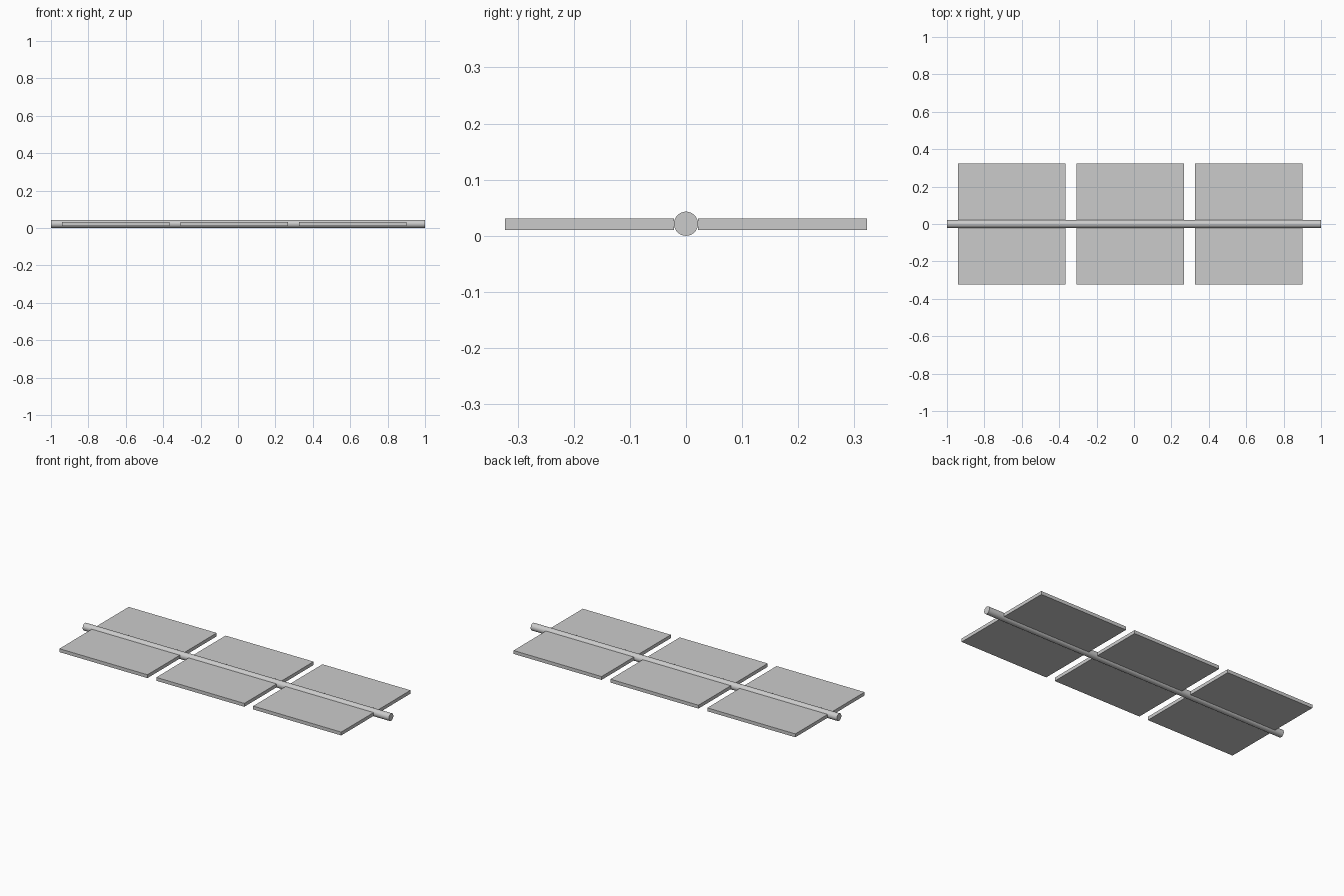
import bpy
import math

cube = bpy.data.objects.get("Cube")
if cube:
    bpy.data.objects.remove(cube, do_unlink=True)

# One plain grey for everything
grey = bpy.data.materials.new("light grey")
grey.use_nodes = True
colour = (0.6, 0.6, 0.6, 1)
grey.diffuse_color = colour
grey.node_tree.nodes["Principled BSDF"].inputs["Base Color"].default_value = colour

RADIUS = 0.0215
OUTER = 0.323
WIDTH = 0.575
PITCH = 0.633
THICKNESS = 0.02


def finish(name):
    ob = bpy.context.object
    ob.name = name
    ob.data.materials.append(grey)
    return ob


# Long central rod
bpy.ops.mesh.primitive_cylinder_add(vertices=48, radius=RADIUS, depth=2,
                                    location=(0, 0, RADIUS),
                                    rotation=(0, math.pi / 2, 0))
finish("central_rod")
bpy.ops.object.shade_smooth_by_angle(angle=math.radians(30))

# Three pairs of flat panels, one on each side of the rod
for i, place in enumerate(("right", "middle", "left")):
    for side, end in ((-1, "front"), (1, "back")):
        x = -0.02 + (i - 1) * PITCH
        y = side * (RADIUS + OUTER) / 2
        bpy.ops.mesh.primitive_cube_add(size=1, location=(x, y, RADIUS - 0.001))
        panel = finish(f"{place}_{end}_panel")
        panel.scale = (WIDTH, OUTER - RADIUS, THICKNESS)
        bpy.ops.object.transform_apply(location=False, rotation=False, scale=True)
